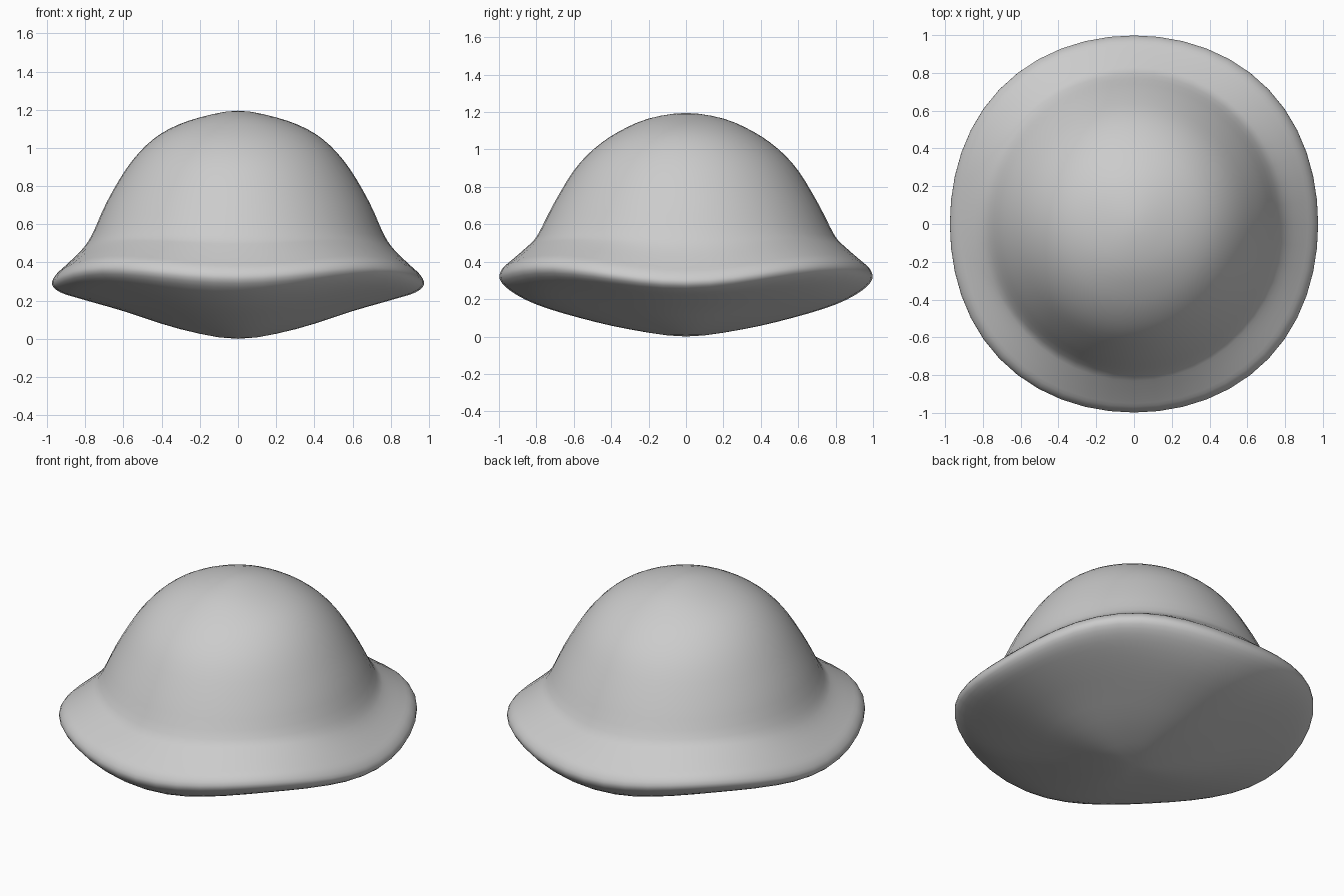
import bpy, bmesh, math

if "Cube" in bpy.data.objects:
    bpy.data.objects.remove(bpy.data.objects["Cube"])

SIDES = 48
STEPS = 3

# Half profiles (radius, height) from under the bowl, round the brim, to the crown top
SIDE_X = [(0, 0.005), (0.30, 0.055), (0.60, 0.15), (0.82, 0.213), (0.93, 0.248),
          (0.975, 0.29), (0.955, 0.34), (0.90, 0.392), (0.82, 0.47), (0.765, 0.55),
          (0.69, 0.717), (0.586, 0.895), (0.48, 1.02), (0.36, 1.105), (0.20, 1.165), (0, 1.20)]
SIDE_Y = [(0, 0.005), (0.30, 0.043), (0.57, 0.105), (0.80, 0.176), (0.94, 0.25),
          (0.997, 0.315), (0.98, 0.37), (0.93, 0.415), (0.85, 0.485), (0.795, 0.545),
          (0.71, 0.71), (0.60, 0.892), (0.49, 1.01), (0.36, 1.10), (0.20, 1.17), (0, 1.20)]
# The four diagonals of the brim are lifted and pushed out slightly
LIFT = [0, 0.01, 0.025, 0.045, 0.055, 0.06, 0.06, 0.05, 0.03, 0.01, 0, 0, 0, 0, 0, 0]
PUSH = [0, 0, 0, 0.01, 0.018, 0.022, 0.018, 0.01, 0, 0, 0, 0, 0, 0, 0, 0]


def smooth_path(pts):
    """Catmull-Rom refinement of a profile, mirrored past both poles."""
    ext = [(-pts[1][0], pts[1][1])] + pts + [(-pts[-2][0], pts[-2][1])]
    out = []
    for i in range(1, len(ext) - 2):
        a, b, c, d = ext[i - 1:i + 3]
        for s in range(STEPS):
            t = s / STEPS
            out.append(tuple(0.5 * (2 * q + (r - p) * t + (2 * p - 5 * q + 4 * r - u) * t * t
                                    + (3 * q - p - 3 * r + u) * t ** 3)
                             for p, q, r, u in zip(a, b, c, d)))
    return out + [pts[-1]]


def profile(angle):
    k = math.sin(angle) ** 2
    d = math.sin(2 * angle) ** 2
    return smooth_path([(x[0] * (1 - k) + y[0] * k + p * d, x[1] * (1 - k) + y[1] * k + l * d)
                        for x, y, l, p in zip(SIDE_X, SIDE_Y, LIFT, PUSH)])


# Bell-shaped hat with a wavy brim and rounded underside
bm = bmesh.new()
columns = []
for i in range(SIDES):
    a = 2 * math.pi * i / SIDES
    columns.append([bm.verts.new((r * math.cos(a), r * math.sin(a), z))
                    for r, z in profile(a)[1:-1]])
bottom = bm.verts.new((0, 0, SIDE_X[0][1]))
top = bm.verts.new((0, 0, SIDE_X[-1][1]))
for i in range(SIDES):
    c, n = columns[i], columns[(i + 1) % SIDES]
    bm.faces.new((bottom, n[0], c[0]))
    for j in range(len(c) - 1):
        bm.faces.new((c[j], n[j], n[j + 1], c[j + 1]))
    bm.faces.new((c[-1], n[-1], top))
bmesh.ops.recalc_face_normals(bm, faces=bm.faces)
for f in bm.faces:
    f.smooth = True
bmesh.ops.translate(bm, verts=bm.verts, vec=(0, 0, -min(v.co.z for v in bm.verts)))

mesh = bpy.data.meshes.new("bell_hat")
bm.to_mesh(mesh)
bm.free()
hat = bpy.data.objects.new("bell_hat", mesh)
bpy.context.collection.objects.link(hat)
